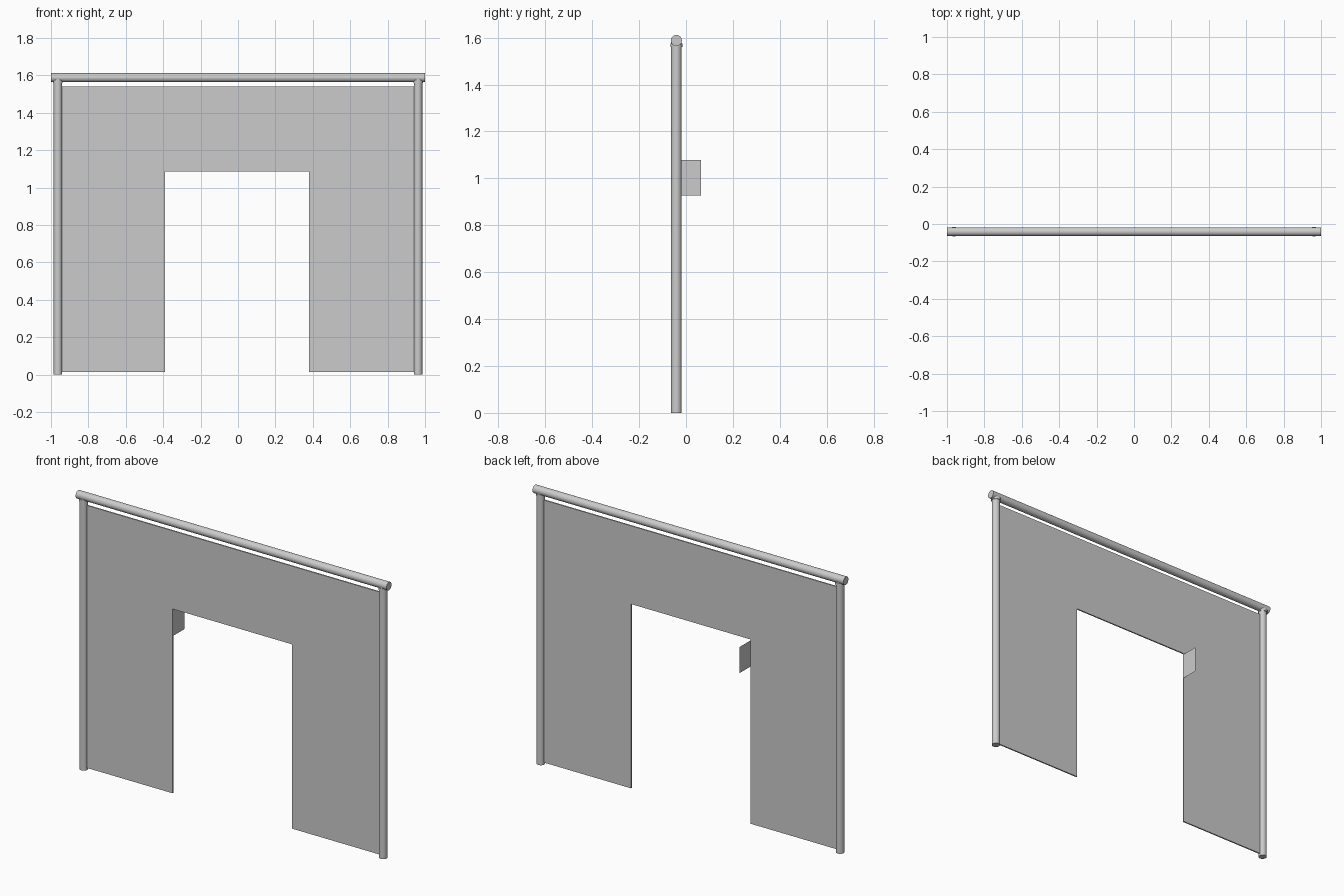
import bpy, bmesh, math
from mathutils import Vector

if "Cube" in bpy.data.objects:
    bpy.data.objects.remove(bpy.data.objects["Cube"])

Y = -0.041  # plane of the frame


def finish(name, bm, smooth=False):
    bmesh.ops.recalc_face_normals(bm, faces=bm.faces)
    me = bpy.data.meshes.new(name)
    bm.to_mesh(me)
    bm.free()
    ob = bpy.data.objects.new(name, me)
    bpy.context.collection.objects.link(ob)
    if smooth:
        bpy.ops.object.select_all(action='DESELECT')
        ob.select_set(True)
        bpy.context.view_layer.objects.active = ob
        bpy.ops.object.shade_smooth_by_angle(angle=math.radians(40))
    return ob


def tube(name, a, b, r):
    a, b = Vector(a), Vector(b)
    bm = bmesh.new()
    bmesh.ops.create_cone(bm, cap_ends=True, segments=24, radius1=r, radius2=r,
                          depth=(b - a).length)
    rot = (b - a).to_track_quat('Z', 'Y').to_matrix()
    bmesh.ops.rotate(bm, matrix=rot, verts=bm.verts)
    bmesh.ops.translate(bm, vec=(a + b) / 2, verts=bm.verts)
    return finish(name, bm, True)


def sheet(name, points, push=None):
    bm = bmesh.new()
    face = bm.faces.new([bm.verts.new(p) for p in points])
    if push:
        ext = bmesh.ops.extrude_face_region(bm, geom=[face], use_keep_orig=True)
        verts = [g for g in ext['geom'] if isinstance(g, bmesh.types.BMVert)]
        bmesh.ops.translate(bm, vec=push, verts=verts)
    return finish(name, bm)


# Side posts with a small collar under the rail
for side, s in (("left", -1), ("right", 1)):
    x = 0.963 * s
    tube(side + "_post", (x, Y, 0), (x, Y, 1.58), 0.0225)
    tube(side + "_collar", (x, Y, 1.56), (x, Y, 1.575), 0.026)

# Top rail
tube("top_rail", (-1, Y, 1.588), (1, Y, 1.588), 0.0235)

# Fabric panel with doorway
outline = [(-0.945, 0.013), (-0.39, 0.013), (-0.39, 1.085), (0.38, 1.085),
           (0.38, 0.013), (0.945, 0.013), (0.945, 1.54), (-0.945, 1.54)]
sheet("panel", [(x, Y - 0.004, z) for x, z in outline], (0, 0.008, 0))

# Thin flap hinged on the doorway edge
sheet("doorway_flap", [(-0.389, Y, 0.927), (-0.389, 0.065, 0.927),
                       (-0.389, 0.065, 1.079), (-0.389, Y, 1.079)])
